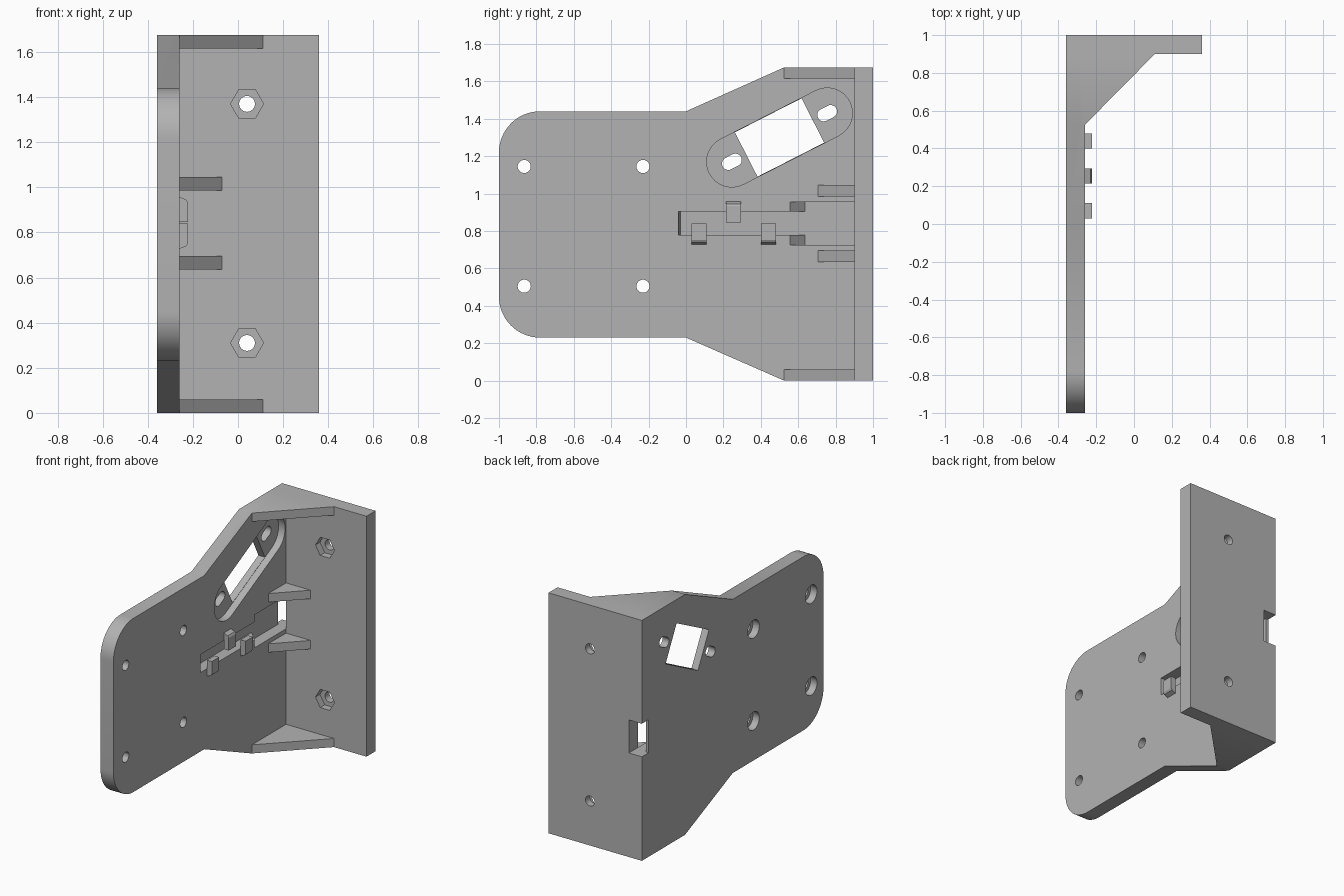
import bpy, bmesh
from math import sin, cos, pi, atan2, radians

if "Cube" in bpy.data.objects:
    bpy.data.objects.remove(bpy.data.objects["Cube"])

grey = bpy.data.materials.new("plain grey")
grey.use_nodes = True
grey.diffuse_color = (0.448, 0.448, 0.448, 1)
grey.node_tree.nodes["Principled BSDF"].inputs["Base Color"].default_value = grey.diffuse_color


def prism(name, axis, pts, lo, hi):
    """Extrude a 2D outline along an axis; the two other axes keep xyz order."""
    def place(p, h):
        return {"x": (h, p[0], p[1]), "y": (p[0], h, p[1]), "z": (p[0], p[1], h)}[axis]
    bm = bmesh.new()
    rings = [[bm.verts.new(place(p, h)) for p in pts] for h in (lo, hi)]
    n = len(pts)
    for ring in rings:
        bm.faces.new(ring)
    for i in range(n):
        j = (i + 1) % n
        bm.faces.new((rings[0][i], rings[0][j], rings[1][j], rings[1][i]))
    bmesh.ops.recalc_face_normals(bm, faces=bm.faces)
    mesh = bpy.data.meshes.new(name)
    bm.to_mesh(mesh)
    bm.free()
    mesh.materials.append(grey)
    obj = bpy.data.objects.new(name, mesh)
    bpy.context.collection.objects.link(obj)
    return obj


def rect(a0, b0, a1, b1):
    return [(a0, b0), (a1, b0), (a1, b1), (a0, b1)]


def arc(c, r, start, end, n=16):
    return [(c[0] + r * cos(start + (end - start) * i / n),
             c[1] + r * sin(start + (end - start) * i / n)) for i in range(n + 1)]


def circle(c, r, n=32):
    return arc(c, r, 0, 2 * pi, n)[:-1]


def stadium(c, half, r, ang):
    """Rounded slot outline with end centres at +-half along the angle."""
    dx, dy = half * cos(ang), half * sin(ang)
    return (arc((c[0] + dx, c[1] + dy), r, ang - pi / 2, ang + pi / 2)
            + arc((c[0] - dx, c[1] - dy), r, ang + pi / 2, ang + 3 * pi / 2))


def combine(base, tool, op):
    mod = base.modifiers.new(op, "BOOLEAN")
    mod.operation, mod.solver, mod.object = op, "EXACT", tool
    bpy.ops.object.select_all(action="DESELECT")
    bpy.context.view_layer.objects.active = base
    base.select_set(True)
    bpy.ops.object.modifier_apply(modifier=mod.name)
    bpy.data.objects.remove(tool)


OUT, IN, RIGHT = -0.36, -0.26, 0.36     # side plate faces, far edge of back plate
WALL, TOP = 0.9, 1.675                  # back plate front, full height
LOW, HIGH, R = 0.23, 1.44, 0.22         # narrow part of the side plate

# Side plate with rounded front corners
outline = ([(1, 0), (1, TOP), (0.525, TOP), (0, HIGH)]
           + arc((-1 + R, HIGH - R), R, pi / 2, pi)
           + arc((-1 + R, LOW + R), R, pi, 3 * pi / 2)
           + [(0, LOW), (0.525, 0)])
bracket = prism("bracket", "x", outline, OUT, IN)

# Back plate
combine(bracket, prism("back_plate", "y", rect(OUT, 0, RIGHT, TOP), WALL, 1), "UNION")

# Large gussets at top and bottom, small ones around the cable channel
for z0, z1, y, x in ((0, 0.06, 0.525, 0.11), (TOP - 0.06, TOP, 0.525, 0.11),
                     (0.635, 0.695, 0.705, -0.07), (0.985, 1.045, 0.705, -0.07)):
    tri = [(IN - 0.03, y), (IN, y), (x, WALL), (x, WALL + 0.03), (IN - 0.03, WALL + 0.03)]
    combine(bracket, prism("gusset", "z", tri, z0, z1), "UNION")


def cut(axis, pts, lo, hi):
    combine(bracket, prism("cutter", axis, pts, lo, hi), "DIFFERENCE")


# Mounting holes, counterbored on the outer side
for y in (-0.865, -0.23):
    for z in (0.505, 1.145):
        cut("x", circle((y, z), 0.035), OUT - 0.1, IN + 0.1)
        cut("x", circle((y, z), 0.063), OUT - 0.1, OUT + 0.05)

# Back plate holes with hexagonal nut pockets
for z in (0.31, 1.37):
    cut("y", circle((0.04, z), 0.035), WALL - 0.1, 1.1)
    cut("y", circle((0.04, z), 0.073, 6), WALL - 0.1, WALL + 0.05)

# Tilted recess with a rectangular window and two slots
centre, tilt, half = (0.5, 1.3), atan2(0.26, 0.51), 0.286
ca, sa = cos(tilt), sin(tilt)
cut("x", stadium(centre, half, 0.135, tilt), IN - 0.05, IN + 0.1)
window = [(centre[0] + u * ca - v * sa, centre[1] + u * sa + v * ca)
          for u, v in rect(-0.2, -0.133, 0.2, 0.133)]
cut("x", window, OUT - 0.1, IN + 0.1)
for s in (-half, half):
    cut("x", stadium((centre[0] + s * ca, centre[1] + s * sa), 0.021, 0.034, tilt),
        OUT - 0.1, IN + 0.1)

# Cable channel: narrow run, ramped wide run, and an exit notch at the rear corner
FLOOR = OUT + 0.02
tail = [(FLOOR, 0.95), (IN, 0.95), (IN, WALL), (IN + 0.06, WALL)]
cut("z", [(IN + 0.06, -0.04), (IN, -0.04), (FLOOR, -0.03)] + tail, 0.78, 0.905)
cut("z", [(IN + 0.06, 0.555), (IN, 0.555), (FLOOR, 0.635)] + tail, 0.725, 0.955)
cut("y", rect(OUT - 0.1, 0.725, IN, 0.955), 0.925, 1.1)

# Cable clips reaching over the channel from alternate sides
MID = 0.8425
parts = [bracket]
for name, y, s in (("front_clip", 0.03, -1), ("middle_clip", 0.215, 1), ("rear_clip", 0.4, -1)):
    side = [(IN, 0.003), (IN + 0.038, 0.003), (IN + 0.038, 0.09), (IN + 0.03, 0.103), (IN, 0.115)]
    parts.append(prism(name, "y", [(x, MID + s * d) for x, d in side], y, y + 0.08))

bpy.ops.object.select_all(action="DESELECT")
for obj in parts:
    obj.select_set(True)
bpy.context.view_layer.objects.active = bracket
bpy.ops.object.shade_smooth_by_angle(angle=radians(30))
